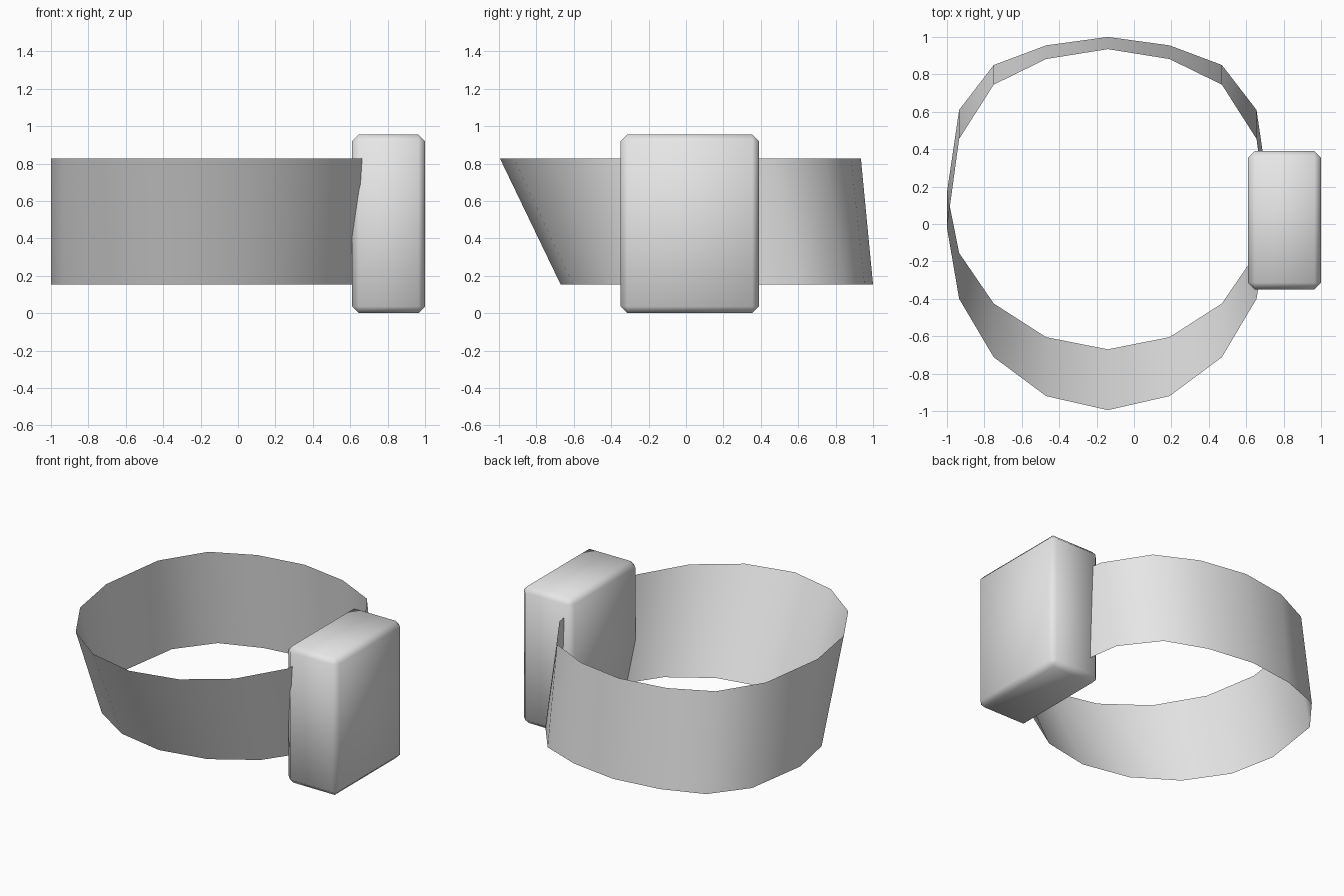
import bpy
import bmesh

if "Cube" in bpy.data.objects:
    bpy.data.objects.remove(bpy.data.objects["Cube"])

grey = bpy.data.materials.new("light_grey")
grey.diffuse_color = (0.8, 0.8, 0.8, 1)
grey.use_nodes = True
grey.node_tree.nodes["Principled BSDF"].inputs["Base Color"].default_value = grey.diffuse_color


def add_object(name, bm):
    bmesh.ops.recalc_face_normals(bm, faces=bm.faces)
    for f in bm.faces:
        f.smooth = True
    mesh = bpy.data.meshes.new(name)
    bm.to_mesh(mesh)
    bm.free()
    mesh.materials.append(grey)
    ob = bpy.data.objects.new(name, mesh)
    bpy.context.collection.objects.link(ob)
    return ob


# Strap: a thin sixteen-sided loop, leaning at the front
CX = -0.14
HALF_X = [0.0, 0.33, 0.61, 0.795, 0.86, 0.795, 0.61, 0.33, 0.0]
TOP_Y = [-0.995, -0.92, -0.712, -0.40, -0.02, 0.455, 0.745, 0.882, 0.935]
LOW_Y = [-0.67, -0.605, -0.425, -0.155, 0.17, 0.61, 0.85, 0.955, 1.0]


def ring(bm, ys, z):
    right = [(CX + x, y, z) for x, y in zip(HALF_X, ys)]
    left = [(2 * CX - x, y, z) for x, y, z in right[-2:0:-1]]
    return [bm.verts.new(p) for p in right + left]


bm = bmesh.new()
low, top = ring(bm, LOW_Y, 0.153), ring(bm, TOP_Y, 0.828)
for i in range(len(low)):
    j = (i + 1) % len(low)
    bm.faces.new((low[i], low[j], top[j], top[i]))
add_object("strap", bm)

# Case: an upright block with chamfered edges
bm = bmesh.new()
bmesh.ops.create_cube(bm, size=1)
for v in bm.verts:
    v.co = (0.805 + v.co.x * 0.39, 0.02 + v.co.y * 0.74, 0.478 + v.co.z * 0.956)
bmesh.ops.bevel(bm, geom=bm.edges[:], offset=0.036, offset_type='OFFSET',
                segments=1, profile=0.5, affect='EDGES')
add_object("case", bm)
